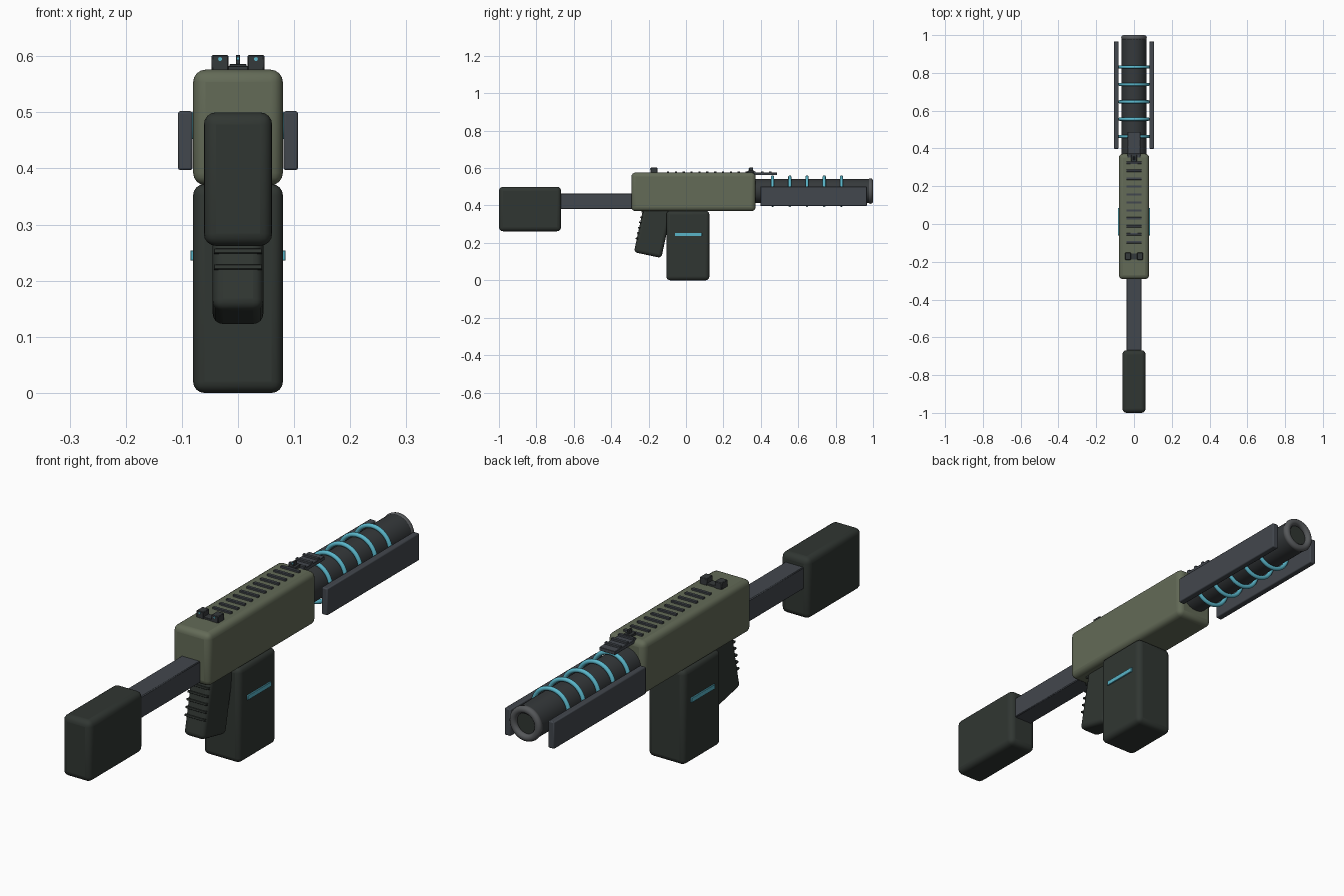
import bpy, math

if "Cube" in bpy.data.objects:
    bpy.data.objects.remove(bpy.data.objects["Cube"])

def material(name, rgb):
    m = bpy.data.materials.new(name)
    m.diffuse_color = (*rgb, 1)
    m.use_nodes = True
    m.node_tree.nodes["Principled BSDF"].inputs["Base Color"].default_value = m.diffuse_color
    return m

OLIVE = material("olive_shell", (0.125, 0.145, 0.095))
DARK = material("dark_polymer", (0.03, 0.037, 0.032))
STEEL = material("blue_steel", (0.055, 0.063, 0.075))
BARREL = material("barrel_metal", (0.036, 0.041, 0.044))
MUZZLE = material("muzzle_metal", (0.09, 0.095, 0.10))
TEAL = material("teal_glow", (0.10, 0.46, 0.58))

def finish(o, name, mat, bevel=0.0, segments=3):
    o.name = name
    o.data.materials.append(mat)
    if bevel:
        b = o.modifiers.new("bevel", "BEVEL")
        b.width, b.segments, b.limit_method = bevel, segments, 'ANGLE'
    bpy.ops.object.shade_smooth_by_angle(angle=math.radians(35))
    return o

def box(name, x, y, z, mat, bevel=0.0, segments=3):
    """Box from (min, max) ranges on each axis."""
    bpy.ops.mesh.primitive_cube_add(size=1, location=[(a + b) / 2 for a, b in (x, y, z)])
    o = bpy.context.object
    o.scale = [b - a for a, b in (x, y, z)]
    bpy.ops.object.transform_apply(location=False, rotation=False, scale=True)
    return finish(o, name, mat, bevel, segments)

def ring(name, y, major, minor, mat):
    bpy.ops.mesh.primitive_torus_add(location=(0, y, AXIS_Z), rotation=(math.pi / 2, 0, 0),
                                     major_radius=major, minor_radius=minor,
                                     major_segments=48, minor_segments=12)
    return finish(bpy.context.object, name, mat)

def rod(name, x, y, z, radius, mat, verts=40):
    """Cylinder along y, y given as a range."""
    bpy.ops.mesh.primitive_cylinder_add(vertices=verts, radius=radius, depth=y[1] - y[0],
                                        location=(x, sum(y) / 2, z), rotation=(math.pi / 2, 0, 0))
    return finish(bpy.context.object, name, mat)

AXIS_Z = 0.477

# Body, magazine and stock
box("receiver", (-0.08, 0.08), (-0.292, 0.372), (0.37, 0.576), OLIVE, 0.022, 4)
box("magazine", (-0.08, 0.08), (-0.105, 0.125), (0, 0.372), DARK, 0.02, 4)
box("stock_bar", (-0.04, 0.04), (-0.70, -0.27), (0.38, 0.465), STEEL, 0.003, 1)
box("stock_pad", (-0.061, 0.061), (-1.0, -0.668), (0.262, 0.5), DARK, 0.022, 4)

# Tilted pistol grip with ridges along its back edge
tilt = math.radians(-12)
gy, gz = -0.178, 0.262
grip = box("grip", (-0.045, 0.045), (gy - 0.075, gy + 0.075), (gz - 0.13, gz + 0.13), DARK, 0.018, 4)
grip.rotation_euler.x = tilt
for i in range(6):
    u, v = -0.075, -0.055 + i * 0.029
    y = gy + u * math.cos(tilt) - v * math.sin(tilt)
    z = gz + u * math.sin(tilt) + v * math.cos(tilt)
    r = box(f"grip_ridge_{i}", (-0.043, 0.043), (y - 0.006, y + 0.006), (z - 0.004, z + 0.004), DARK, 0.001, 1)
    r.rotation_euler.x = tilt

# Barrel, muzzle and coils
rod("barrel", 0, (0.35, 0.982), AXIS_Z, 0.065, BARREL)
rod("bore", 0, (0.97, 0.985), AXIS_Z, 0.038, DARK)
ring("muzzle_ring", 0.986, 0.054, 0.014, MUZZLE)
for i in range(5):
    ring(f"coil_{i}", 0.463 + i * 0.092, 0.076, 0.0085, TEAL)

# Side rails and magazine light strips
for s, side in ((-1, "left"), (1, "right")):
    xr = sorted((s * 0.081, s * 0.107))
    box(f"side_rail_{side}", xr, (0.398, 0.967), (0.397, 0.502), STEEL, 0.004, 2)
    xl = sorted((s * 0.07, s * 0.085))
    box(f"light_strip_{side}", xl, (-0.06, 0.085), (0.236, 0.254), TEAL, 0.001, 1)

# Top rail with cross ribs
box("top_rail", (-0.034, 0.034), (-0.2, 0.487), (0.562, 0.5755), STEEL, 0.001, 1)
for i in range(14):
    y = -0.096 + i * 0.042
    w = 0.04 if y < 0.36 else 0.034
    box(f"rail_rib_{i}", (-w, w), (y - 0.006, y + 0.006), (0.57, 0.583), STEEL, 0.001, 1)

# Sights with aiming dots
box("rear_sight_base", (-0.047, 0.047), (-0.188, -0.155), (0.57, 0.583), BARREL, 0.001, 1)
for s, side in ((-1, "left"), (1, "right")):
    xr = sorted((s * 0.017, s * 0.047))
    box(f"rear_sight_post_{side}", xr, (-0.19, -0.152), (0.572, 0.602), BARREL, 0.002, 1)
    rod(f"rear_sight_dot_{side}", s * 0.032, (-0.192, -0.186), 0.595, 0.0035, TEAL, 12)
box("front_sight_base", (-0.015, 0.015), (0.33, 0.365), (0.57, 0.586), BARREL, 0.001, 1)
box("front_sight_post", (-0.004, 0.004), (0.338, 0.358), (0.575, 0.602), BARREL, 0.001, 1)
rod("front_sight_dot", 0, (0.335, 0.342), 0.596, 0.003, TEAL, 12)
